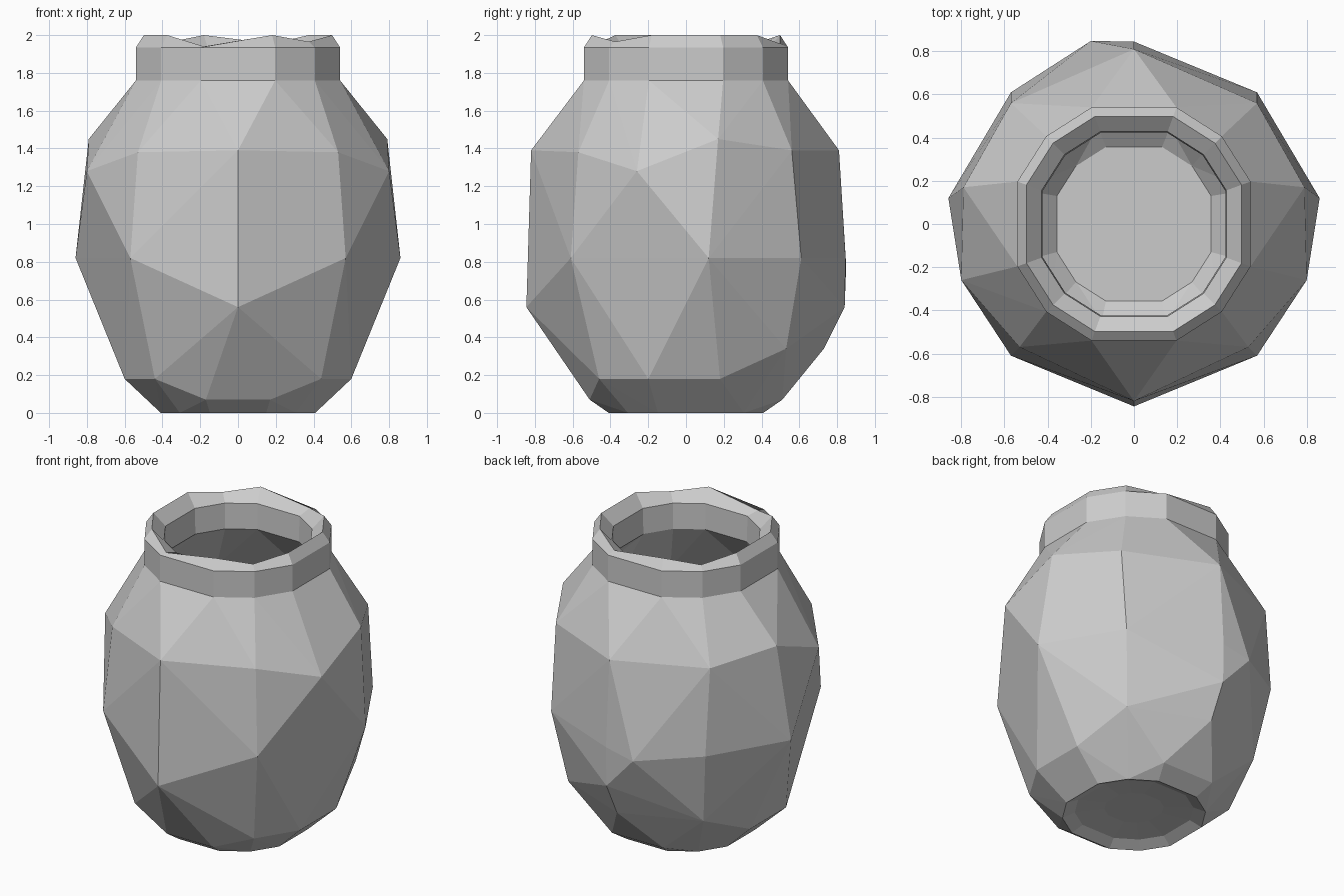
import bpy, bmesh
from math import sin, cos, radians

if "Cube" in bpy.data.objects:
    bpy.data.objects.remove(bpy.data.objects["Cube"])

# Uneven twelve-sided ring used by the neck, rim and foot
ANGLES = [q + a for q in (0, 90, 180, 270) for a in (20, 45, 70)]

def ring(r, z):
    return [(r * cos(radians(a)), r * sin(radians(a)), z) for a in ANGLES]

# Key corners of the faceted belly (right half, mirrored below)
half = [(0, -.845, .56), (.57, -.61, .82), (.86, .12, .82), (.57, .61, .82),
        (0, .84, .56), (0, .845, .82), (0, -.82, 1.39), (.53, -.57, 1.38),
        (.80, -.26, 1.28), (.79, .17, 1.45), (.57, .56, 1.39), (0, .81, 1.39),
        (.44, -.46, .18), (.60, -.20, .18), (.60, .18, .18), (.50, .53, .34),
        (.17, -.51, .07), (.19, .51, .07), (0, .73, .34)]
belly = half + [(-x, y, z) for x, y, z in half if x] + [(-.2, .848, .78)]

bm = bmesh.new()

def hull(points):
    verts = [bm.verts.new(p) for p in points]
    res = bmesh.ops.convex_hull(bm, input=verts)
    faces = [g for g in res["geom"] if isinstance(g, bmesh.types.BMFace)]
    return faces

def drop_caps(zs):
    caps = [f for f in bm.faces
            if any(all(abs(v.co.z - z) < .004 for v in f.verts) for z in zs)]
    bmesh.ops.delete(bm, geom=caps, context='FACES')
    loose = [v for v in bm.verts if not v.link_faces]
    bmesh.ops.delete(bm, geom=loose, context='VERTS')

# Outer wall and inner wall
hull(belly + ring(.575, 1.76) + ring(.435, 0))
drop_caps((1.76, 0))
inner = [(x * .88, y * .88, .1 + z * .93) for x, y, z in belly]
hull(inner + ring(.45, 1.75) + ring(.38, .1))
drop_caps((1.75,))

# Neck collar and chipped rim
dips = {2: 1.955, 4: 1.96, 8: 1.94, 10: 1.965}
crest = [(x, y, dips.get(i, 2.0)) for i, (x, y, z) in enumerate(ring(.53, 2))]
loops = [ring(.575, 1.76), ring(.575, 1.935), crest, ring(.455, 1.92), ring(.45, 1.75)]
# Hollow underside
loops_under = [ring(.435, 0), ring(.36, .035), ring(.18, .05)]

def bridge(profiles, cap=False):
    rows = [[bm.verts.new(p) for p in pts] for pts in profiles]
    for a, b in zip(rows, rows[1:]):
        for i in range(12):
            j = (i + 1) % 12
            bm.faces.new((a[i], a[j], b[j], b[i]))
    if cap:
        bm.faces.new(rows[-1])

bridge(loops)
bridge(loops_under, cap=True)
bmesh.ops.remove_doubles(bm, verts=bm.verts, dist=.001)
bmesh.ops.recalc_face_normals(bm, faces=bm.faces)

mesh = bpy.data.meshes.new("jar")
bm.to_mesh(mesh)
bm.free()
jar = bpy.data.objects.new("jar", mesh)
bpy.context.collection.objects.link(jar)
